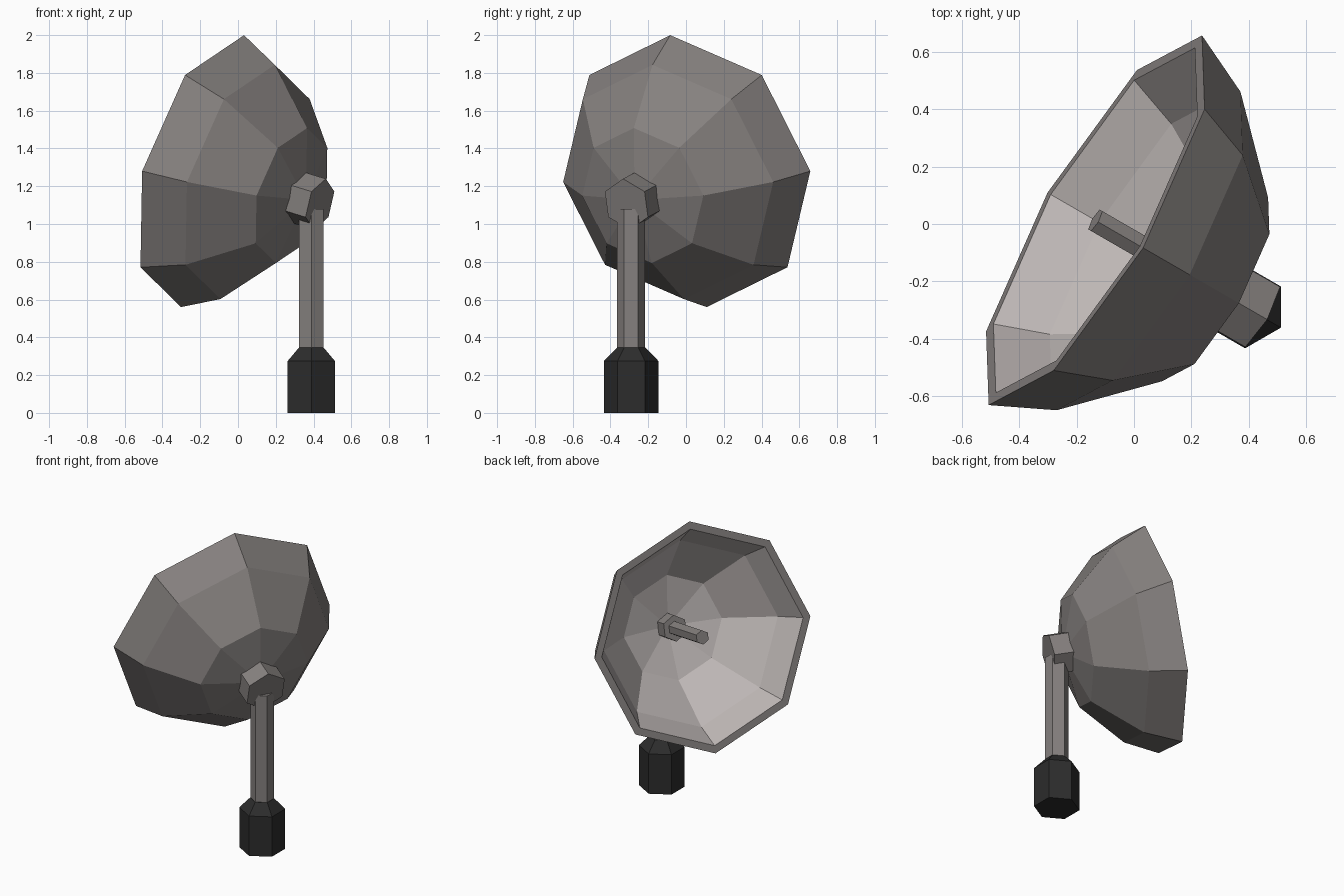
import bpy, bmesh
from math import cos, sin, pi, radians
from mathutils import Matrix, Vector

cube = bpy.data.objects.get("Cube")
if cube:
    bpy.data.objects.remove(cube, do_unlink=True)


def make_material(name, color):
    mat = bpy.data.materials.new(name)
    mat.use_nodes = True
    mat.diffuse_color = (*color, 1)
    bsdf = next(n for n in mat.node_tree.nodes if n.type == 'BSDF_PRINCIPLED')
    bsdf.inputs["Base Color"].default_value = (*color, 1)
    bsdf.inputs["Roughness"].default_value = 0.8
    return mat


warm_grey = make_material("warm grey", (0.235, 0.217, 0.21))
light_grey = make_material("light grey", (0.51, 0.47, 0.46))
black = make_material("black rubber", (0.025, 0.025, 0.025))


def lathe(name, profile, sides, start, frame, mats, bands=None):
    """Turn (radius, height) points around local z; bands picks a material per band."""
    bm = bmesh.new()
    rings = []
    for r, z in profile:
        if r == 0:
            rings.append([bm.verts.new((0, 0, z))] * sides)
        else:
            angles = [start + 2 * pi * i / sides for i in range(sides)]
            rings.append([bm.verts.new((r * cos(a), r * sin(a), z)) for a in angles])
    for k, (low, high) in enumerate(zip(rings, rings[1:])):
        for i in range(sides):
            j = (i + 1) % sides
            corners = dict.fromkeys((low[i], low[j], high[j], high[i]))
            face = bm.faces.new(list(corners))
            face.material_index = bands[k] if bands else 0
    for (r, z), ring in zip((profile[0], profile[-1]), (rings[0], rings[-1])):
        if r > 0:
            bm.faces.new(ring)
    bmesh.ops.recalc_face_normals(bm, faces=bm.faces)
    mesh = bpy.data.meshes.new(name)
    bm.to_mesh(mesh)
    bm.free()
    for mat in mats:
        mesh.materials.append(mat)
    obj = bpy.data.objects.new(name, mesh)
    obj.matrix_world = frame
    bpy.context.collection.objects.link(obj)
    return obj


# Dish frame: origin at the rim centre, local z runs back through the dish
yaw, tilt = radians(30), radians(15)
side = Vector((sin(yaw), cos(yaw), 0))
up = Vector((sin(tilt) * cos(yaw), -sin(tilt) * sin(yaw), cos(tilt)))
dish_frame = Matrix((side, up, side.cross(up))).transposed().to_4x4()
dish_frame.translation = (-0.135, 0.013, 1.28)
post_frame = Matrix.Translation((0.388, -0.29, 0))

# Eight-sided bowl: outer shell, flat rim, lighter inner shell
lathe("dish", [(0, 0.59), (0.37, 0.5), (0.642, 0.222), (0.745, 0),
               (0.695, 0), (0.6, 0.177), (0.338, 0.455), (0, 0.535)],
      8, 0, dish_frame, [warm_grey, light_grey], [0, 0, 0, 0, 1, 1, 1])

# Hexagonal parts along the dish axis
lathe("rear_hub", [(0.14, 0.55), (0.14, 0.68)], 6, pi / 2, dish_frame, [warm_grey])
lathe("feed_mount", [(0.085, 0.55), (0.085, 0.42)], 6, pi / 2, dish_frame, [warm_grey])
lathe("feed_rod", [(0.046, 0.5), (0.046, 0)], 6, pi / 2, dish_frame, [warm_grey])

# Post and foot
lathe("post", [(0.074, 0.3), (0.074, 1.08)], 6, pi / 2, post_frame, [warm_grey])
lathe("foot", [(0.144, 0), (0.144, 0.275), (0.076, 0.345)], 6, pi / 2, post_frame, [black])
